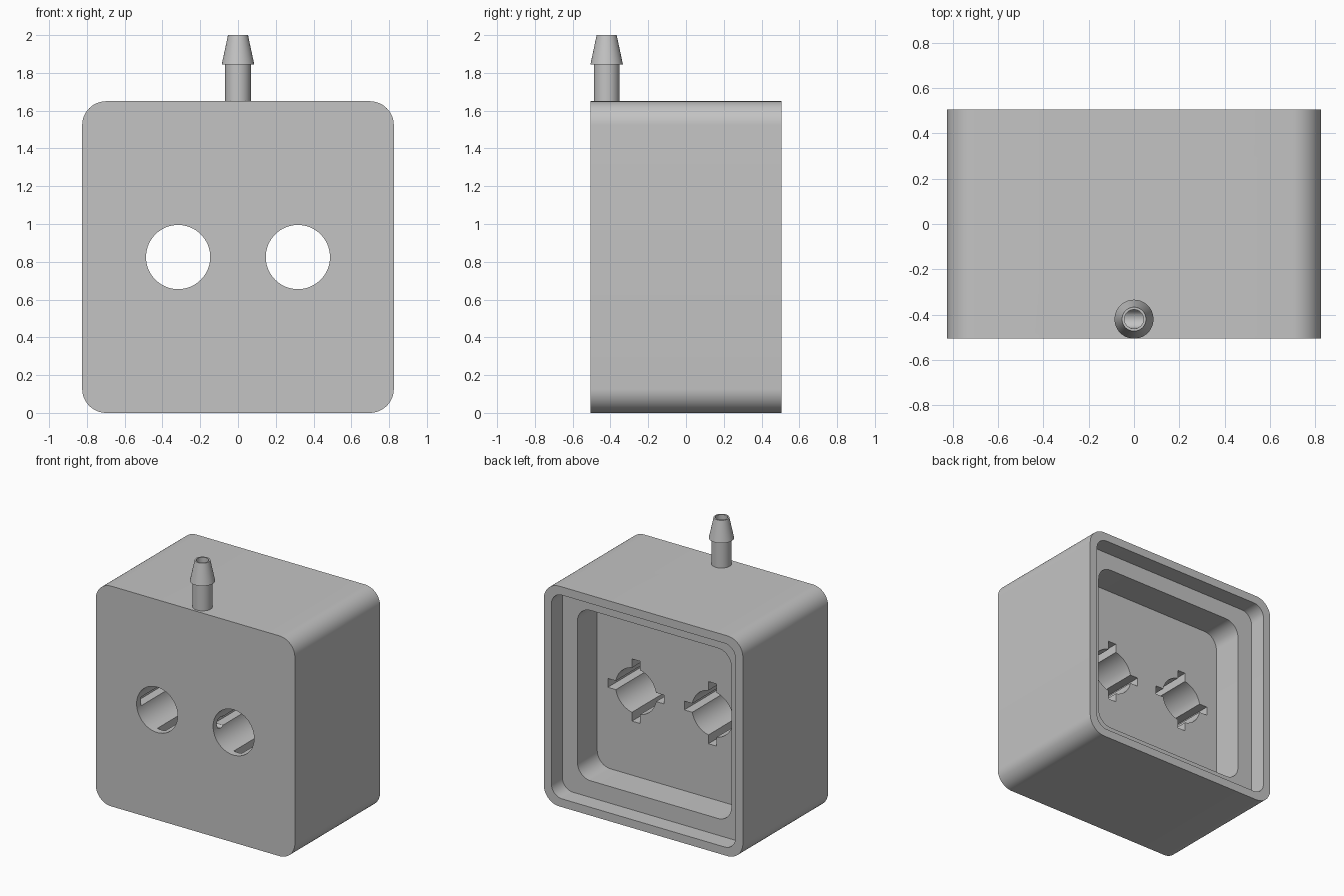
import bpy, bmesh, math
from mathutils import Matrix, Vector

if "Cube" in bpy.data.objects:
    bpy.data.objects.remove(bpy.data.objects["Cube"])

MID = 0.825            # half width of the housing, also its centre height
FRONT, BACK = -0.505, 0.505
LEDGE, FLOOR = 0.375, 0.14     # y of the seal ledge and of the cavity floor
PORT_Y, BORE = -0.42, 0.042

grey = bpy.data.materials.new("plain grey")
grey.diffuse_color = (0.55, 0.55, 0.55, 1)
grey.use_nodes = True
grey.node_tree.nodes["Principled BSDF"].inputs["Base Color"].default_value = grey.diffuse_color


def make(name, bm):
    bmesh.ops.recalc_face_normals(bm, faces=bm.faces)
    me = bpy.data.meshes.new(name)
    bm.to_mesh(me)
    bm.free()
    ob = bpy.data.objects.new(name, me)
    bpy.context.collection.objects.link(ob)
    me.materials.append(grey)
    return ob


def rounded_block(name, half, radius, y0, y1, steps=12):
    """Square with rounded corners in x-z, extruded along y."""
    bm = bmesh.new()
    verts = []
    for q, (sx, sz) in enumerate([(1, 1), (-1, 1), (-1, -1), (1, -1)]):
        for i in range(steps + 1):
            a = (q + i / steps) * math.pi / 2
            verts.append(bm.verts.new((sx * (half - radius) + radius * math.cos(a), y0,
                                       MID + sz * (half - radius) + radius * math.sin(a))))
    face = bm.faces.new(verts)
    ext = bmesh.ops.extrude_face_region(bm, geom=[face])
    moved = [g for g in ext["geom"] if isinstance(g, bmesh.types.BMVert)]
    bmesh.ops.translate(bm, verts=moved, vec=(0, y1 - y0, 0))
    return make(name, bm)


def rod(name, start, end, radius, sides=64):
    start, end = Vector(start), Vector(end)
    axis = end - start
    bm = bmesh.new()
    mat = Matrix.Translation((start + end) / 2) @ axis.to_track_quat('Z', 'Y').to_matrix().to_4x4()
    bmesh.ops.create_cone(bm, cap_ends=True, segments=sides, radius1=radius, radius2=radius,
                          depth=axis.length, matrix=mat)
    return make(name, bm)


def box(name, centre, size):
    bm = bmesh.new()
    bmesh.ops.create_cube(bm, size=1, matrix=Matrix.Translation(centre) @ Matrix.Diagonal((*size, 1)))
    return make(name, bm)


def cut(target, cutter):
    bpy.context.view_layer.objects.active = target
    mod = target.modifiers.new("cut", 'BOOLEAN')
    mod.operation, mod.solver, mod.object = 'DIFFERENCE', 'EXACT', cutter
    bpy.ops.object.modifier_apply(modifier=mod.name)
    bpy.data.objects.remove(cutter)


def smooth(ob):
    bpy.ops.object.select_all(action='DESELECT')
    ob.select_set(True)
    bpy.context.view_layer.objects.active = ob
    bpy.ops.object.shade_smooth_by_angle(angle=math.radians(30))


# Housing with a stepped cavity open at the back
housing = rounded_block("housing", MID, 0.127, FRONT, BACK)
cut(housing, rounded_block("rim_cutter", 0.763, 0.09, LEDGE, BACK + 0.1))
cut(housing, rounded_block("cavity_cutter", 0.638, 0.11, FLOOR, BACK + 0.1))

# Two through holes, each with four key slots that stop short of the front
slot_start, slot_end = FRONT + 0.05, FLOOR + 0.05
slot_mid, slot_len = (slot_start + slot_end) / 2, slot_end - slot_start
for x in (-0.317, 0.317):
    cut(housing, rod("hole_cutter", (x, FRONT - 0.1, MID), (x, FLOOR + 0.1, MID), 0.17))
    cut(housing, box("slot_cutter", (x, slot_mid, MID), (0.466, slot_len, 0.066)))
    cut(housing, box("slot_cutter", (x, slot_mid, MID), (0.066, slot_len, 0.466)))

# Inner channels from the hose port to both holes
cut(housing, rod("cross_channel_cutter", (-0.25, PORT_Y, MID), (0.25, PORT_Y, MID), BORE, 32))
cut(housing, rod("port_channel_cutter", (0, PORT_Y, MID), (0, PORT_Y, 1.75), BORE, 32))
smooth(housing)

# Barbed hose port, a hollow turned profile of (radius, height)
profile = [(BORE, 1.65), (0.068, 1.65), (0.068, 1.845), (0.086, 1.845), (0.053, 2.0), (BORE, 2.0)]
sides = 48
bm = bmesh.new()
rings = [[bm.verts.new((r * math.cos(math.tau * i / sides), PORT_Y + r * math.sin(math.tau * i / sides), z))
          for i in range(sides)] for r, z in profile]
for k, ring in enumerate(rings):
    above = rings[(k + 1) % len(rings)]
    for i in range(sides):
        j = (i + 1) % sides
        bm.faces.new((ring[i], ring[j], above[j], above[i]))
smooth(make("hose_port", bm))
